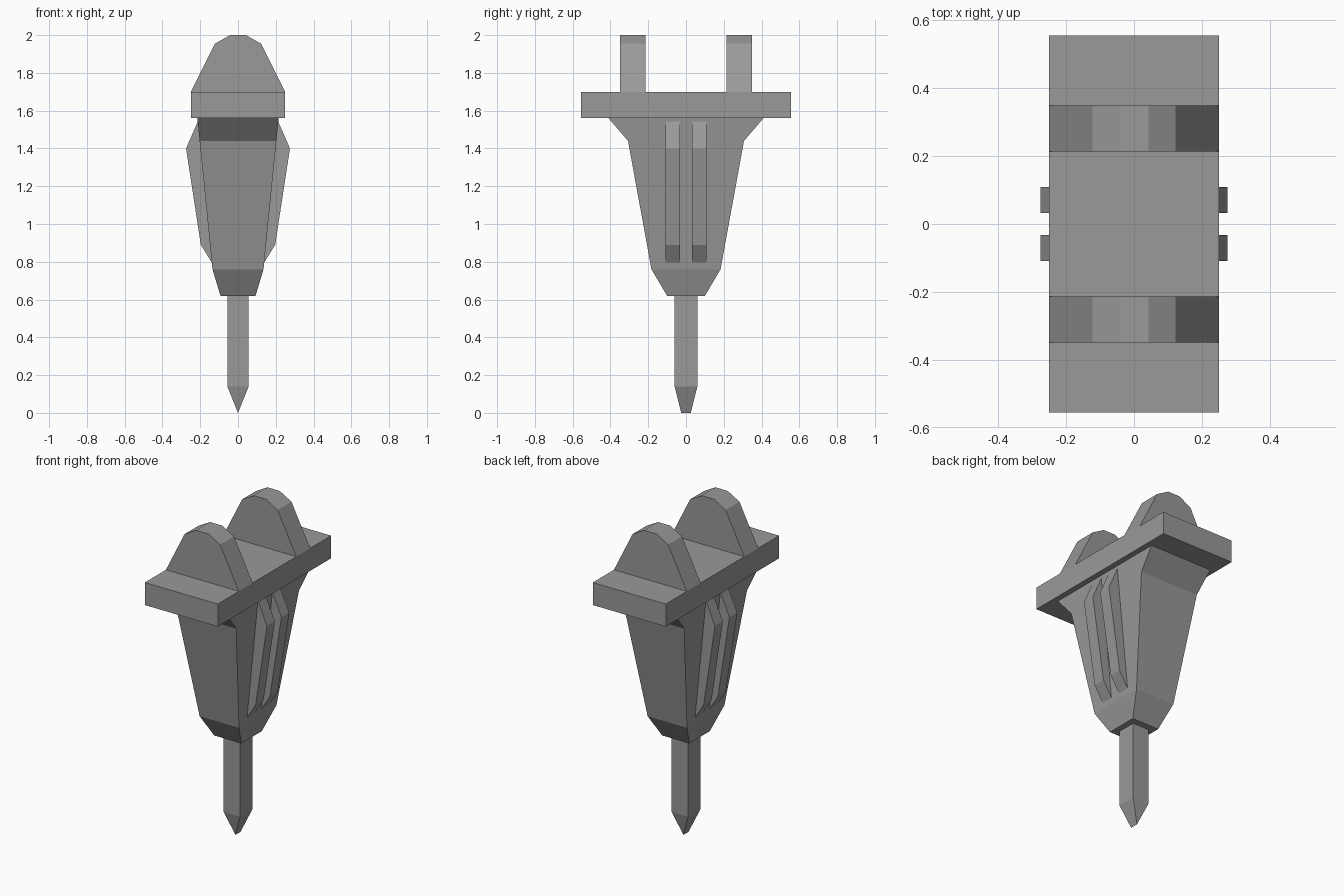
import bpy
import bmesh

cube = bpy.data.objects.get("Cube")
if cube:
    bpy.data.objects.remove(cube, do_unlink=True)

STEEL = (0.32, 0.32, 0.32, 1)
steel = bpy.data.materials.new("grey steel")
steel.use_nodes = True
steel.diffuse_color = STEEL
steel.node_tree.nodes["Principled BSDF"].inputs["Base Color"].default_value = STEEL


def finish(bm, name):
    bmesh.ops.recalc_face_normals(bm, faces=bm.faces)
    mesh = bpy.data.meshes.new(name)
    bm.to_mesh(mesh)
    bm.free()
    mesh.materials.append(steel)
    obj = bpy.data.objects.new(name, mesh)
    bpy.context.collection.objects.link(obj)
    return obj


def loft(name, sections):
    """Stack rectangles given as (z, half width, half depth)."""
    bm = bmesh.new()
    rings = [[bm.verts.new((sx * hx, sy * hy, z))
              for sx, sy in ((-1, -1), (1, -1), (1, 1), (-1, 1))]
             for z, hx, hy in sections]
    bm.faces.new(rings[0])
    bm.faces.new(rings[-1])
    for low, high in zip(rings, rings[1:]):
        for i in range(4):
            j = (i + 1) % 4
            bm.faces.new((low[i], low[j], high[j], high[i]))
    bmesh.ops.remove_doubles(bm, verts=bm.verts, dist=0.0001)
    return finish(bm, name)


def extrude_profile(name, points, y0, y1):
    """Extrude an x-z outline between two depths."""
    bm = bmesh.new()
    face = bm.faces.new([bm.verts.new((x, y0, z)) for x, z in points])
    out = bmesh.ops.extrude_face_region(bm, geom=[face])
    moved = [v for v in out["geom"] if isinstance(v, bmesh.types.BMVert)]
    bmesh.ops.translate(bm, verts=moved, vec=(0, y1 - y0, 0))
    return finish(bm, name)


# Chisel with a wedge tip
loft("chisel", [(0, 0, 0.025), (0.14, 0.056, 0.06), (0.62, 0.056, 0.06)])

# Tapered housing, flaring front and back under the plate
loft("housing", [(0.62, 0.093, 0.1), (0.76, 0.135, 0.183),
                 (1.44, 0.203, 0.307), (1.56, 0.215, 0.41)])

# Mounting plate
loft("mounting_plate", [(1.56, 0.25, 0.555), (1.7, 0.25, 0.555)])

# Mounting lugs
lug = [(-0.25, 1.7), (-0.122, 1.955), (-0.042, 2),
       (0.042, 2), (0.122, 1.955), (0.25, 1.7)]
for name, side in (("front", -1), ("back", 1)):
    extrude_profile(name + "_lug", lug, side * 0.214, side * 0.349)

# Paired ribs on each flank
rib = [(0.135, 0.79), (0.197, 0.89), (0.275, 1.4), (0.212, 1.545), (0.1, 1.5)]
for flank, sx in (("left", 1), ("right", -1)):
    for place, sy in (("front", -1), ("back", 1)):
        extrude_profile(f"{flank}_{place}_rib", [(sx * x, z) for x, z in rib],
                        sy * 0.032, sy * 0.109)
